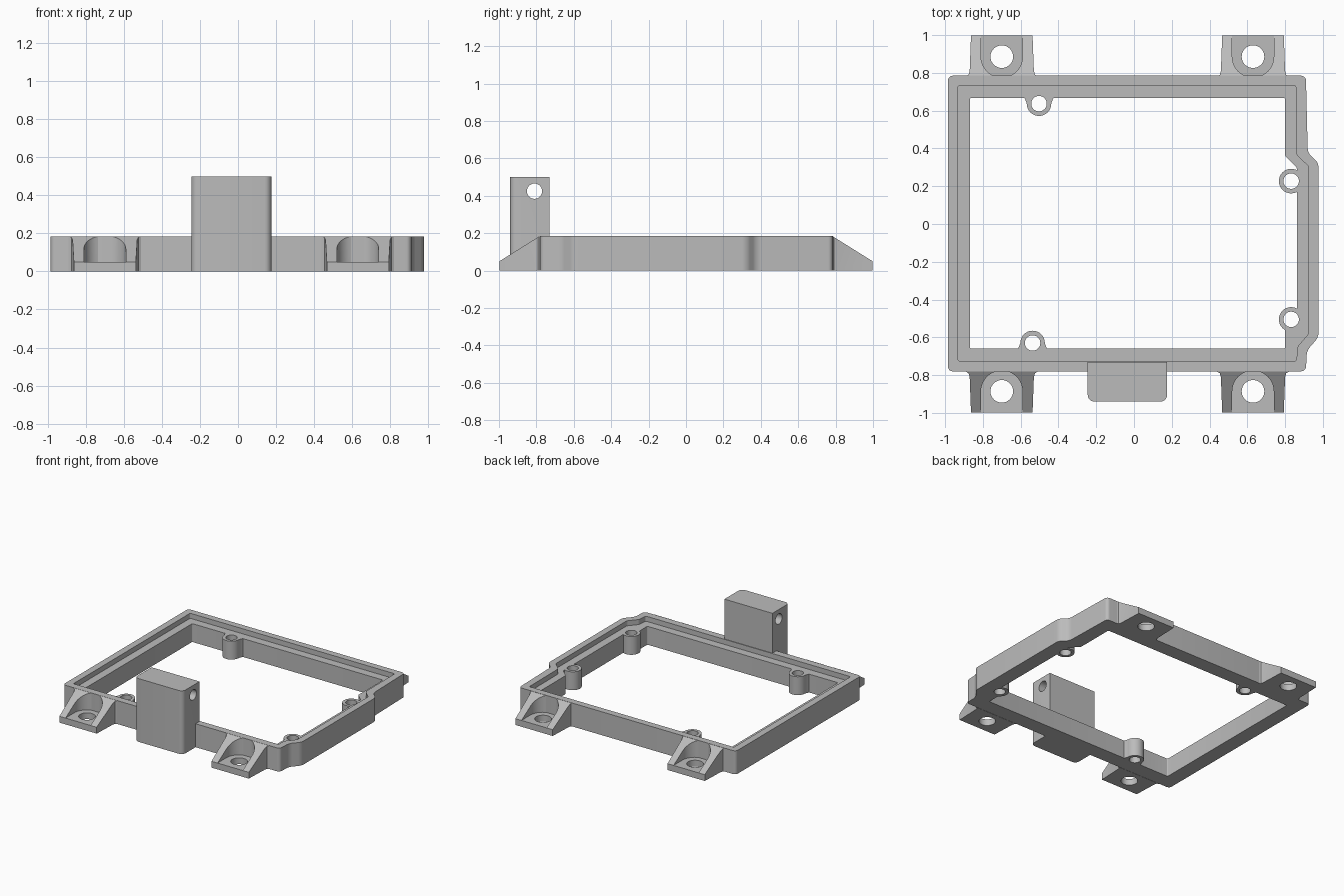
import bpy, bmesh, math
from mathutils import Vector

cube = bpy.data.objects.get("Cube")
if cube:
    bpy.data.objects.remove(cube)

gray = bpy.data.materials.new("plain gray")
gray.use_nodes = True
color = (0.5, 0.5, 0.5, 1)
gray.diffuse_color = color
gray.node_tree.nodes["Principled BSDF"].inputs["Base Color"].default_value = color

HEIGHT = 0.185
LEDGE = 0.145
CENTER_X = -0.035


def finish(name, bm):
    bmesh.ops.recalc_face_normals(bm, faces=bm.faces)
    mesh = bpy.data.meshes.new(name)
    bm.to_mesh(mesh)
    bm.free()
    mesh.materials.append(gray)
    obj = bpy.data.objects.new(name, mesh)
    bpy.context.collection.objects.link(obj)
    return obj


def prism_mesh(points, z0, z1, radius=0):
    """Extruded outline with optionally rounded upright edges."""
    bm = bmesh.new()
    face = bm.faces.new([bm.verts.new((x, y, z0)) for x, y in points])
    new = bmesh.ops.extrude_face_region(bm, geom=[face])["geom"]
    bmesh.ops.translate(bm, vec=(0, 0, z1 - z0),
                        verts=[v for v in new if isinstance(v, bmesh.types.BMVert)])
    if radius:
        upright = [e for e in bm.edges if abs(e.verts[0].co.z - e.verts[1].co.z) > 1e-5]
        bmesh.ops.bevel(bm, geom=upright, offset=radius, segments=5,
                        profile=0.5, affect='EDGES')
    bmesh.ops.recalc_face_normals(bm, faces=bm.faces)
    return bm


def prism(name, points, z0, z1, radius=0):
    return finish(name, prism_mesh(points, z0, z1, radius))


def circle(x, y, r, n=32, start=0.0, sweep=2 * math.pi):
    return [(x + r * math.cos(start + sweep * i / n),
             y + r * math.sin(start + sweep * i / n)) for i in range(n)]


def boolean(target, tool, operation='DIFFERENCE'):
    mod = target.modifiers.new("cut", 'BOOLEAN')
    mod.operation = operation
    mod.solver = 'EXACT'
    mod.object = tool
    bpy.context.view_layer.objects.active = target
    bpy.ops.object.modifier_apply(modifier=mod.name)
    bpy.data.objects.remove(tool)


# Frame ring with a bulge on one side
outer = [(-0.985, -0.78), (0.91, -0.78), (0.915, -0.67), (0.977, -0.6),
         (0.977, 0.325), (0.92, 0.375), (0.91, 0.785), (-0.985, 0.785)]
inner = [(-0.868, -0.66), (0.8, -0.66), (0.8, -0.5), (0.862, -0.5),
         (0.862, 0.3), (0.8, 0.36), (0.8, 0.668), (-0.868, 0.668)]
recess = [(-0.932, -0.725), (0.86, -0.725), (0.865, -0.65), (0.925, -0.58),
          (0.925, 0.305), (0.86, 0.365), (0.857, 0.733), (-0.932, 0.733)]
frame = prism("frame", outer, 0, HEIGHT, 0.025)
boolean(frame, prism("opening", inner, -0.1, 0.4, 0.008))

# Screw bosses blended into the inner wall
bosses = [(-0.503, 0.637, 0, 1), (-0.537, -0.63, 0, -1),
          (0.832, 0.227, 1, 0), (0.832, -0.505, 1, 0)]
for x, y, dx, dy in bosses:
    boolean(frame, prism("boss", circle(x, y, 0.065), 0, HEIGHT), 'UNION')
    if dy:
        web = [(x - 0.085, y + dy * 0.05), (x + 0.085, y + dy * 0.05),
               (x + 0.064, y), (x - 0.064, y)]
        web = [web[i] for i in (0, 3, 2, 1)]
        boolean(frame, prism("boss web", web, 0, HEIGHT), 'UNION')
boolean(frame, prism("lid recess", recess, LEDGE, 0.4, 0.01))
for x, y, dx, dy in bosses:
    boolean(frame, prism("boss hole", circle(x, y, 0.041), -0.1, 0.4))


# Sloped mounting tabs with counterbored screw holes
def mounting_tab(name, cx, side):
    wall = 0.782
    half = [(0.19, wall), (0.176, 0.79), (0.17, 0.81), (0.163, 0.998)]
    plan = half + [(-x, y) for x, y in reversed(half)]
    bm = prism_mesh([(cx + x, side * y) for x, y in plan], 0, HEIGHT)
    slope = Vector((0, side * (HEIGHT - 0.05), 0.998 - wall)).normalized()
    bmesh.ops.bisect_plane(bm, geom=bm.verts[:] + bm.edges[:] + bm.faces[:],
                           plane_co=(0, side * 0.998, 0.05), plane_no=slope,
                           clear_outer=True)
    bmesh.ops.holes_fill(bm, edges=[e for e in bm.edges if e.is_boundary])
    tab = finish(name, bm)
    arc = circle(0, 0.886, 0.11, 20, math.pi, math.pi) + [(0.11, 0.886)]
    slot = [(cx + x, side * y) for x, y in arc + [(0.11, 1.1), (-0.11, 1.1)]]
    boolean(tab, prism("slot", slot, 0.05, 0.4))
    boolean(tab, prism("screw hole", circle(cx, side * 0.886, 0.06), -0.1, 0.4))
    return tab


parts = [frame]
for side, depth in ((-1, "front"), (1, "back")):
    for sx, hand in ((-1, "right"), (1, "left")):
        parts.append(mounting_tab(f"{depth}_{hand}_mounting_tab",
                                  CENTER_X + sx * 0.665, side))

# Upright post with rounded outer corners and a cross hole
corner = 0.035
post_plan = [(0.175, -0.73), (-0.245, -0.73)]
for cx, start in ((-0.245 + corner, math.pi), (0.175 - corner, 1.5 * math.pi)):
    post_plan += circle(cx, -0.94 + corner, corner, 6, start, math.pi / 2)
    end = start + math.pi / 2
    post_plan.append((cx + corner * math.cos(end), -0.94 + corner + corner * math.sin(end)))
post = prism("upright_post", post_plan, 0, 0.5)
pin = prism("pin hole", circle(0, 0, 0.041), -0.5, 0.5)
pin.rotation_euler = (0, math.pi / 2, 0)
pin.location = (0, -0.81, 0.425)
bpy.context.view_layer.update()
boolean(post, pin)
parts.append(post)

# Smooth rounded walls while keeping hard edges
for obj in bpy.context.view_layer.objects:
    obj.select_set(obj in parts)
bpy.context.view_layer.objects.active = frame
bpy.ops.object.shade_smooth_by_angle(angle=math.radians(30))
